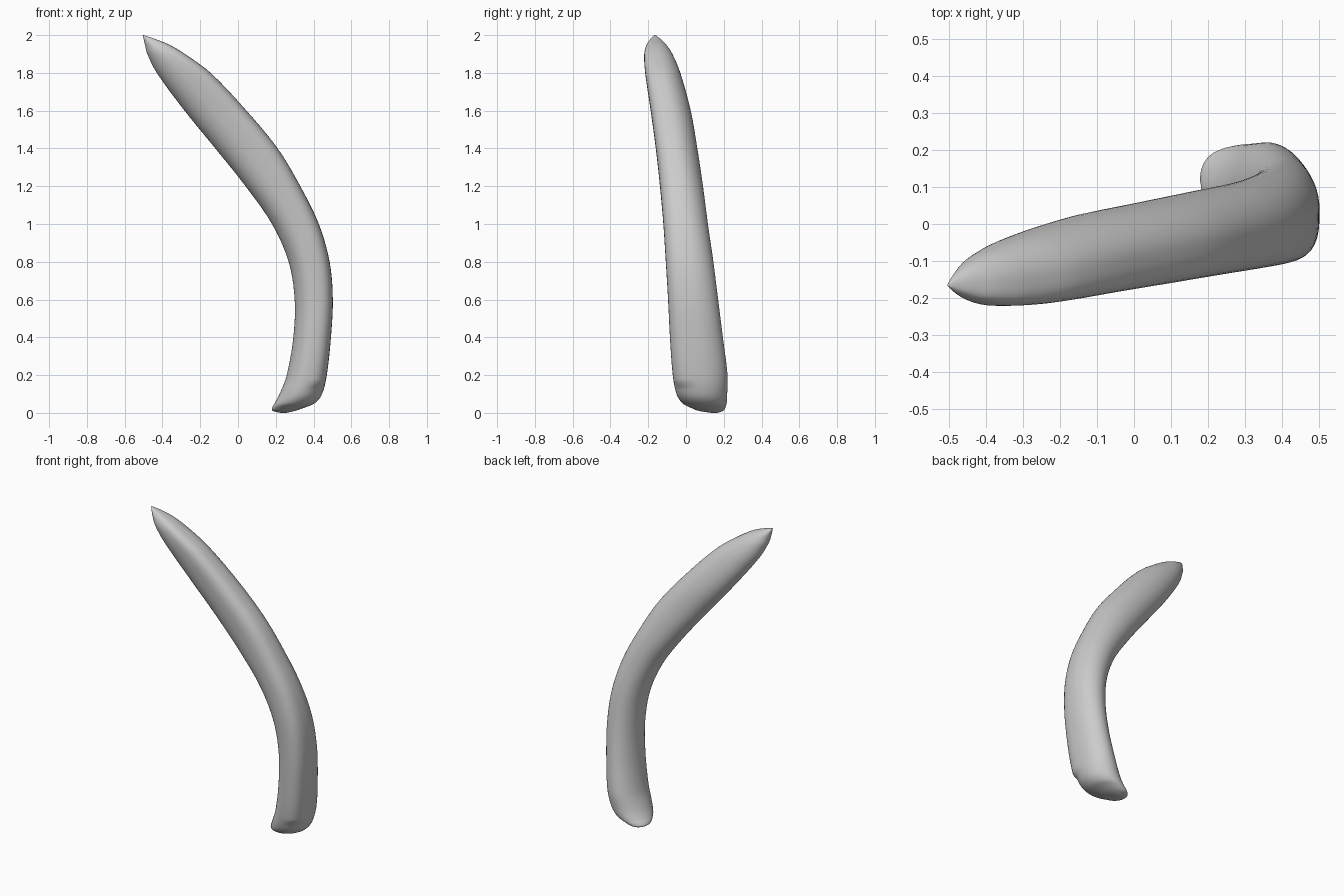
import bpy, bmesh, math

if "Cube" in bpy.data.objects:
    bpy.data.objects.remove(bpy.data.objects["Cube"])

# Horizontal sections of the horn: z, left, right, front, back
SECTIONS = [
    (0.000, 0.225, 0.255, 0.135, 0.165),
    (0.010, 0.185, 0.300, 0.070, 0.195),
    (0.025, 0.180, 0.345, 0.030, 0.207),
    (0.05, 0.193, 0.405, -0.018, 0.215),
    (0.10, 0.220, 0.445, -0.050, 0.218),
    (0.20, 0.258, 0.470, -0.070, 0.220),
    (0.40, 0.293, 0.492, -0.085, 0.195),
    (0.60, 0.300, 0.502, -0.095, 0.170),
    (0.80, 0.268, 0.485, -0.107, 0.145),
    (1.00, 0.180, 0.428, -0.120, 0.116),
    (1.20, 0.040, 0.330, -0.138, 0.090),
    (1.40, -0.120, 0.210, -0.160, 0.060),
    (1.60, -0.283, 0.045, -0.187, 0.025),
    (1.80, -0.430, -0.145, -0.216, -0.030),
    (1.90, -0.480, -0.280, -0.221, -0.072),
    (1.95, -0.493, -0.365, -0.208, -0.105),
    (1.98, -0.500, -0.440, -0.188, -0.135),
    (2.00, -0.505, -0.500, -0.168, -0.162),
]
SIDES, STEPS = 48, 5


def slope(i, k):
    a, b = SECTIONS[max(i - 1, 0)], SECTIONS[min(i + 1, len(SECTIONS) - 1)]
    return (b[k] - a[k]) / (b[0] - a[0])


def between(i, t):
    """Smooth (Hermite) section between section i and the next one."""
    a, b = SECTIONS[i], SECTIONS[i + 1]
    h = b[0] - a[0]
    out = [a[0] + h * t]
    for k in range(1, 5):
        out.append((2*t**3 - 3*t**2 + 1) * a[k] + (t**3 - 2*t*t + t) * h * slope(i, k)
                   + (3*t*t - 2*t**3) * b[k] + (t**3 - t*t) * h * slope(i + 1, k))
    return out


def ring(bm, section):
    """Oval with a fuller front right shoulder."""
    z, left, right, front, back = section
    cx, cy = (left + right) / 2, (front + back) / 2
    rx, ry = (right - left) / 2, (back - front) / 2
    verts = []
    for n in range(SIDES):
        a = 2 * math.pi * n / SIDES
        c, s = math.cos(a), math.sin(a)
        p = 3.0 if c > 0 and s < 0 and z > 0.15 else 2.0
        k = (abs(c)**p + abs(s)**p) ** (-1 / p)
        verts.append(bm.verts.new((cx + rx * c * k, cy + ry * s * k, z)))
    return verts


# Curved horn, lofted through the sections
bm = bmesh.new()
rings = [ring(bm, between(i, j / STEPS))
         for i in range(len(SECTIONS) - 1) for j in range(STEPS)]
rings.append(ring(bm, SECTIONS[-1]))
for lo, hi in zip(rings, rings[1:]):
    for n in range(SIDES):
        m = (n + 1) % SIDES
        bm.faces.new((lo[n], lo[m], hi[m], hi[n]))
bm.faces.new(rings[0][::-1])
bm.faces.new(rings[-1])
mesh = bpy.data.meshes.new("curved_horn")
bm.to_mesh(mesh)
bm.free()
horn = bpy.data.objects.new("curved_horn", mesh)
bpy.context.collection.objects.link(horn)
bpy.context.view_layer.objects.active = horn
horn.select_set(True)
bpy.ops.object.shade_smooth_by_angle(angle=math.radians(50))
